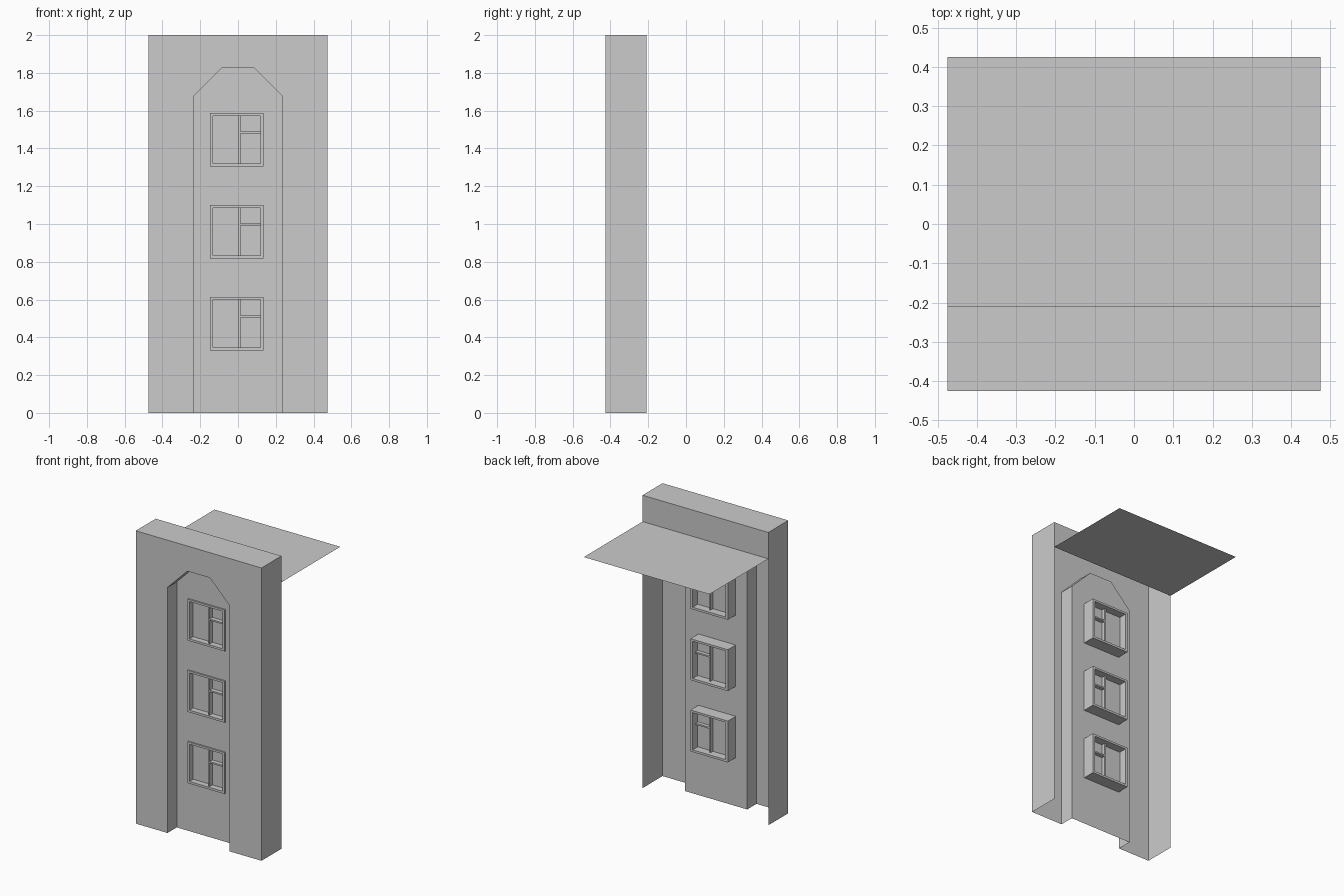
import bpy, bmesh
from mathutils import Vector

if "Cube" in bpy.data.objects:
    bpy.data.objects.remove(bpy.data.objects["Cube"])

W = 0.475                                  # half width of the facade
Y_FRONT, Y_NICHE, Y_BACK = -0.425, -0.325, -0.21
Y_END = 0.425
Z_ROOF, Z_TOP = 1.82, 2.0
STEP = 0.487                               # storey spacing
WX0, WX1 = -0.148, 0.134                   # window outer sides
WZ0, WZ1 = 0.33, 0.613                     # lowest window bottom and top
ARCH = [(-0.235, 0), (-0.235, 1.677), (-0.085, 1.828),
        (0.085, 1.828), (0.235, 1.677), (0.235, 0)]


def make(name, bm):
    mesh = bpy.data.meshes.new(name)
    bm.to_mesh(mesh)
    bm.free()
    ob = bpy.data.objects.new(name, mesh)
    bpy.context.collection.objects.link(ob)
    return ob


def sheet(bm, pts, facing):
    """Add one polygon, turned so it faces the given direction."""
    f = bm.faces.new([bm.verts.new(p) for p in pts])
    f.normal_update()
    if f.normal.dot(Vector(facing)) < 0:
        f.normal_flip()


def upright(bm, xz, y, facing=(0, -1, 0)):
    sheet(bm, [(x, y, z) for x, z in xz], facing)


def rect(x0, x1, z0, z1):
    return [(x0, z0), (x1, z0), (x1, z1), (x0, z1)]


def box(bm, x0, x1, y0, y1, z0, z1):
    vs = bmesh.ops.create_cube(bm, size=1)["verts"]
    bmesh.ops.scale(bm, verts=vs, vec=(x1 - x0, y1 - y0, z1 - z0))
    bmesh.ops.translate(bm, verts=vs, vec=((x0 + x1) / 2, (y0 + y1) / 2, (z0 + z1) / 2))


def finish(bm):
    bmesh.ops.remove_doubles(bm, verts=bm.verts, dist=1e-4)


# Outer shell: front with arched cut-out, sides, parapet top and back
bm = bmesh.new()
upright(bm, [(-W, 0)] + ARCH + [(W, 0), (W, Z_TOP), (-W, Z_TOP)], Y_FRONT)
for s in (-1, 1):
    sheet(bm, [(s * W, Y_FRONT, 0), (s * W, Y_BACK, 0), (s * W, Y_BACK, Z_ROOF),
               (s * W, Y_BACK, Z_TOP), (s * W, Y_FRONT, Z_TOP)], (s, 0, 0))
sheet(bm, [(-W, Y_FRONT, Z_TOP), (W, Y_FRONT, Z_TOP),
           (W, Y_BACK, Z_TOP), (-W, Y_BACK, Z_TOP)], (0, 0, 1))
upright(bm, rect(-W, W, Z_ROOF, Z_TOP), Y_BACK, (0, 1, 0))
finish(bm)
make("facade_shell", bm)

# Flat roof sheet behind the parapet
bm = bmesh.new()
sheet(bm, [(-W, Y_BACK, Z_ROOF), (W, Y_BACK, Z_ROOF),
           (W, Y_END, Z_ROOF), (-W, Y_END, Z_ROOF)], (0, 0, 1))
make("roof", bm)

# Niche: reveals following the arch, and a back wall with window openings
bm = bmesh.new()
for (xa, za), (xb, zb) in zip(ARCH, ARCH[1:]):
    inward = (-(xa + xb) / 2, 0, 0.8 - (za + zb) / 2)
    sheet(bm, [(xa, Y_FRONT, za), (xb, Y_FRONT, zb),
               (xb, Y_NICHE, zb), (xa, Y_NICHE, za)], inward)
last = WZ1 + 2 * STEP
for s, x in ((-1, WX0), (1, WX1)):
    upright(bm, [(s * 0.235, 0), (x, 0), (x, last), (s * 0.235, last)], Y_NICHE)
upright(bm, [(-0.235, last), (WX0, last), (WX1, last), (0.235, last)] + ARCH[4:0:-1], Y_NICHE)
for z0, z1 in ((0, WZ0), (WZ1, WZ0 + STEP), (WZ1 + STEP, WZ0 + 2 * STEP)):
    upright(bm, rect(WX0, WX1, z0, z1), Y_NICHE)
finish(bm)
make("niche", bm)


def stack(ob):
    """Repeat a window part on three storeys."""
    m = ob.modifiers.new("storeys", "ARRAY")
    m.count = 3
    m.use_relative_offset = False
    m.use_constant_offset = True
    m.constant_offset_displace = (0, 0, STEP)


# Window frame, mullion and transom
PX0, PX1, PZ0, PZ1 = -0.132, 0.118, 0.345, 0.599   # pane limits
YF, YB, Y_GLASS = -0.335, -0.24, -0.295
bm = bmesh.new()
for x0, x1 in ((WX0, PX0), (PX1, WX1)):
    box(bm, x0, x1, YF, YB, WZ0, WZ1)
for z0, z1 in ((WZ0, PZ0), (PZ1, WZ1)):
    box(bm, PX0, PX1, YF, YB, z0, z1)
box(bm, 0.003, 0.013, -0.325, -0.27, PZ0, PZ1)
box(bm, 0.013, PX1, -0.325, -0.27, 0.506, 0.516)
stack(make("window_frame", bm))

# Glass
bm = bmesh.new()
upright(bm, rect(PX0, PX1, PZ0, PZ1), Y_GLASS)
stack(make("window_glass", bm))
